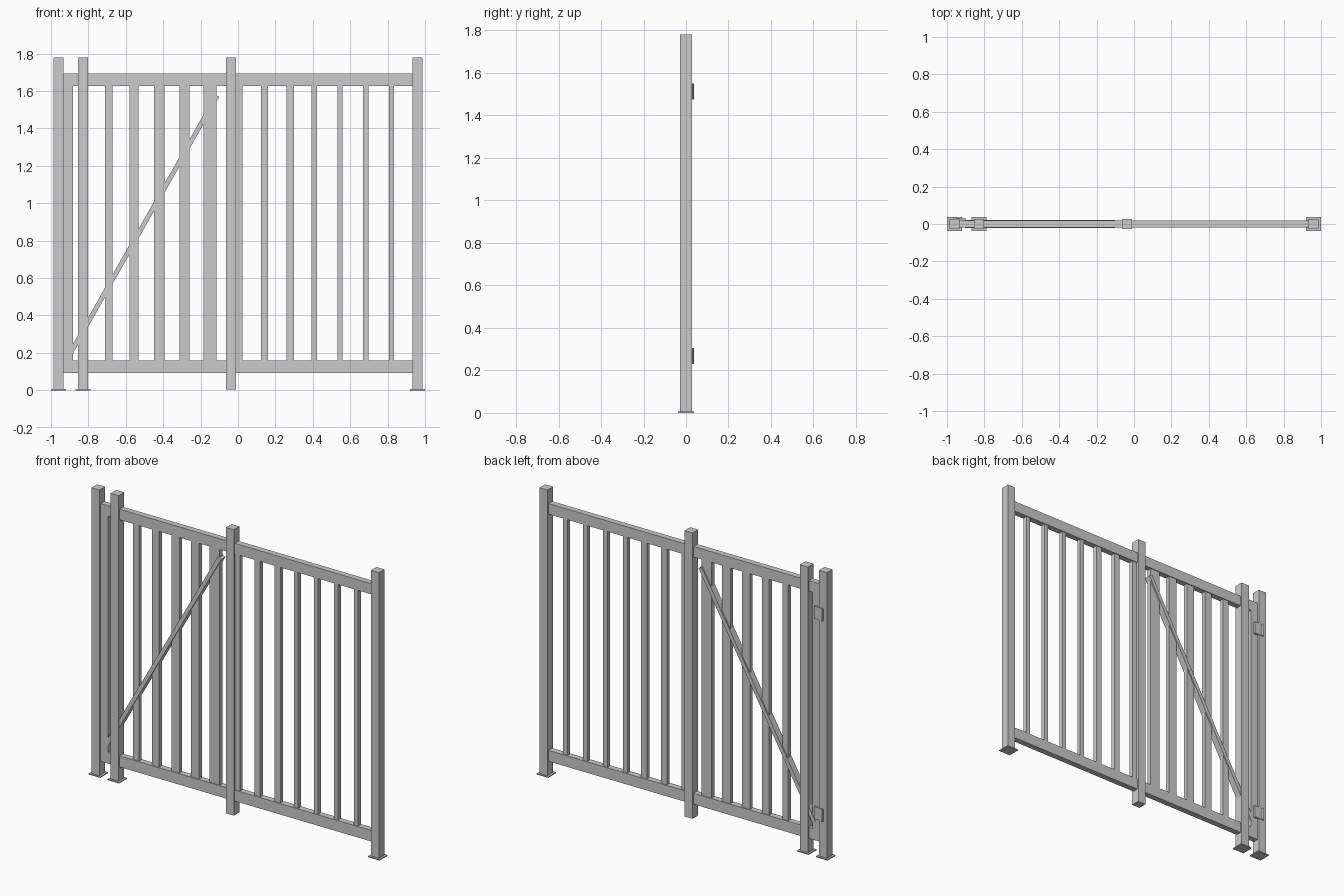
import bpy, math
from mathutils import Matrix

if "Cube" in bpy.data.objects:
    bpy.data.objects.remove(bpy.data.objects["Cube"])


def box(name, x0, x1, y0, y1, z0, z1):
    bpy.ops.mesh.primitive_cube_add(size=1)
    ob = bpy.context.object
    ob.name = name
    ob.data.transform(Matrix.Diagonal((x1 - x0, y1 - y0, z1 - z0, 1)))
    ob.location = ((x0 + x1) / 2, (y0 + y1) / 2, (z0 + z1) / 2)
    return ob


# posts, with foot plates on all but the gate's closing post
H = 0.0275
for i, x in enumerate((-0.96, -0.829, -0.037, 0.96)):
    box(f"post_{i}", x - H, x + H, -H, H, 0.005, 1.78)
    if i != 2:
        box(f"foot_plate_{i}", x - 0.04, x + 0.04, -0.038, 0.038, 0, 0.006)

# top and bottom rails: gate section and fixed section
for label, z0, z1 in (("bottom", 0.092, 0.16), ("top", 1.627, 1.693)):
    box(f"gate_{label}_rail", -0.932, -0.0645, -0.0185, 0.0185, z0, z1)
    box(f"fence_{label}_rail", -0.0095, 0.9325, -0.0185, 0.0185, z0, z1)

# upright bars: left and right edges
bars = [(-0.711, -0.672), (-0.581, -0.533), (-0.448, -0.394),
        (-0.314, -0.258), (-0.185, -0.116), (-0.05, 0.023),
        (0.122, 0.161), (0.26, 0.3), (0.394, 0.423),
        (0.531, 0.56), (0.669, 0.697), (0.806, 0.834)]
for i, (a, b) in enumerate(bars):
    box(f"upright_bar_{i}", a, b, -0.0135, 0.0135, 0.158, 1.63)
box("gate_hinge_stile", -0.932, -0.881, -0.0185, 0.0185, 0.158, 1.63)

# diagonal gate brace
dx, dz = 0.78, 1.37
L = math.hypot(dx, dz) / 2
brace = box("diagonal_brace", -0.0125, 0.0125, -0.021, 0.021, -L, L)
brace.location = (-0.502, 0, 0.89)
brace.rotation_euler.y = math.atan2(dx, dz)

# hinges on the back of the gate post
for label, z in (("lower", 0.268), ("upper", 1.513)):
    box(f"{label}_hinge_leaf", -0.96, -0.9, 0.018, 0.031, z - 0.038, z + 0.038)
    bpy.ops.mesh.primitive_cylinder_add(vertices=12, radius=0.008, depth=0.076,
                                        location=(-0.958, 0.03, z))
    bpy.context.object.name = f"{label}_hinge_pin"
    bpy.ops.object.shade_smooth_by_angle()
